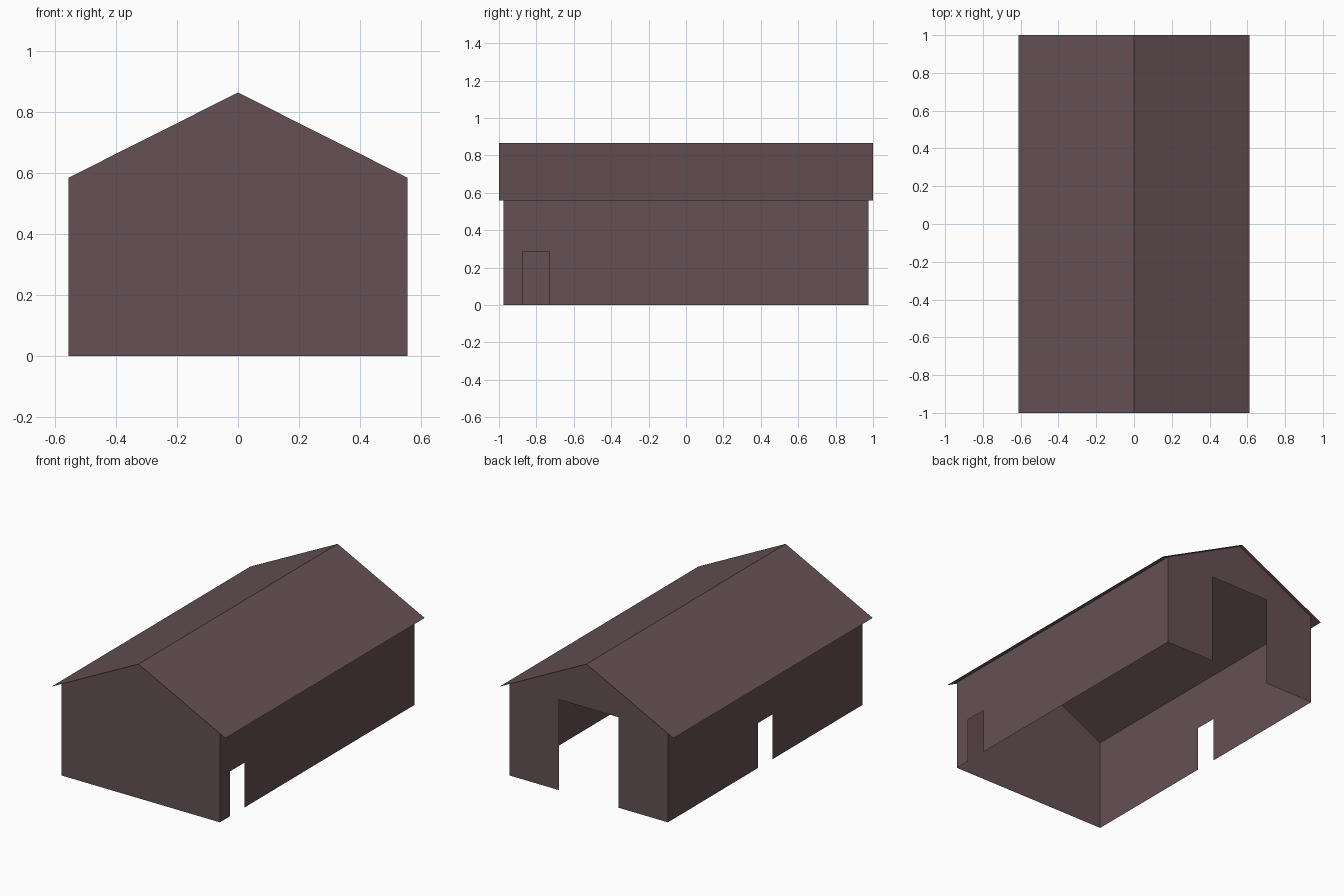
import bpy

if "Cube" in bpy.data.objects:
    bpy.data.objects.remove(bpy.data.objects["Cube"])

W, L = 0.557, 0.977            # wall half width and half length
EAVE, RIDGE = 0.585, 0.865
ROOF_X, ROOF_Y, ROOF_Z = 0.612, 1.0, 0.558

mat = bpy.data.materials.new("dark brown")
mat.diffuse_color = (0.130, 0.082, 0.089, 1)
mat.use_nodes = True
mat.node_tree.nodes["Principled BSDF"].inputs["Base Color"].default_value = mat.diffuse_color


def sheet(name, verts, faces):
    """Thin single-sided panel object."""
    me = bpy.data.meshes.new(name)
    me.from_pydata(verts, [], faces)
    me.materials.append(mat)
    ob = bpy.data.objects.new(name, me)
    bpy.context.collection.objects.link(ob)
    return ob


def wall(name, top, half, place, door=None, flip=False):
    """Upright panel: door notch along the base, then the top outline."""
    pts = [(-half, 0)]
    if door:
        a, b, h = door
        pts += [(a, 0), (a, h), (b, h), (b, 0)]
    pts += [(half, 0)] + top
    if flip:
        pts.reverse()
    return sheet(name, [place(u, z) for u, z in pts], [range(len(pts))])


gable = [(W, EAVE), (0, RIDGE), (-W, EAVE)]
side = [(L, EAVE), (-L, EAVE)]

# Gable ends: closed front, large doorway in the back
wall("front_wall", gable, W, lambda u, z: (u, -L, z))
wall("back_wall", gable, W, lambda u, z: (u, L, z), (-0.21, 0.21, 0.575), True)

# Side walls, each with one small doorway
wall("right_wall", side, L, lambda u, z: (W, u, z), (-0.875, -0.73, 0.285))
wall("left_wall", side, L, lambda u, z: (-W, u, z), (-0.072, 0.072, 0.285), True)

# Thin pitched roof with overhanging eaves
section = [(-ROOF_X, ROOF_Z), (0, RIDGE), (ROOF_X, ROOF_Z)]
sheet("roof", [(x, y, z) for x, z in section for y in (-ROOF_Y, ROOF_Y)],
      [(0, 2, 3, 1), (2, 4, 5, 3)])
